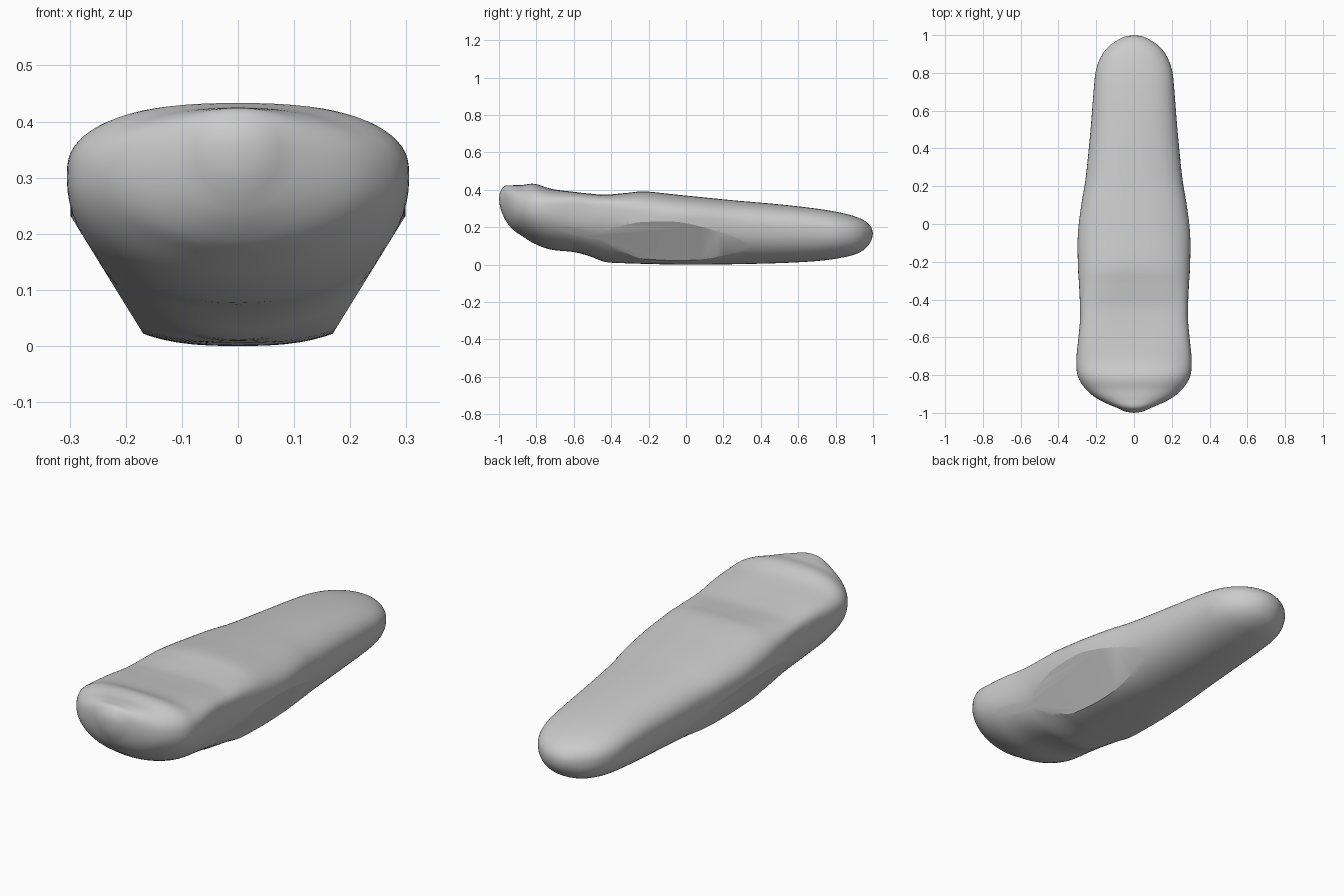
import bpy, bmesh, math
from mathutils import Vector

if "Cube" in bpy.data.objects:
    bpy.data.objects.remove(bpy.data.objects["Cube"])

# Body stations: y, half width, top z, bottom z, z of widest point, upper roundness, lower roundness
ROWS = [
    (-1.0, 0.0, .36, .36, .36, 2.2, 2.0),
    (-.975, .085, .42, .26, .345, 2.2, 2.0),
    (-.93, .185, .427, .195, .32, 2.3, 2.0),
    (-.88, .25, .428, .158, .31, 2.4, 2.0),
    (-.81, .296, .435, .115, .305, 2.6, 2.0),
    (-.72, .305, .408, .083, .30, 3.2, 2.1),
    (-.60, .294, .392, .070, .29, 4.2, 2.3),
    (-.51, .286, .382, .046, .28, 4.5, 2.2),
    (-.43, .286, .377, .017, .28, 4.2, 2.0),
    (-.32, .291, .386, .010, .27, 3.4, 2.2),
    (-.22, .297, .394, .007, .26, 2.8, 2.6),
    (-.05, .297, .377, .003, .25, 2.5, 2.7),
    (.10, .279, .362, .003, .24, 2.5, 2.6),
    (.25, .255, .347, .005, .22, 2.5, 2.3),
    (.50, .230, .325, .011, .20, 2.5, 2.2),
    (.70, .214, .302, .022, .19, 2.5, 2.2),
    (.82, .200, .282, .038, .18, 2.4, 2.2),
    (.91, .160, .258, .060, .175, 2.3, 2.2),
    (.97, .093, .226, .100, .17, 2.2, 2.1),
    (1.0, 0.0, .17, .17, .17, 2.2, 2.0),
]
STEPS, SIDES = 5, 72


def blend(a, b, c, d, t):
    """Catmull-Rom blend of four stations"""
    return [q + .5 * t * (r - p + t * (2*p - 5*q + 4*r - s + t * (3*(q - r) + s - p)))
            for p, q, r, s in zip(a, b, c, d)]


def section(y, w, top, bottom, mid, up, low):
    """Closed cross-section with separate upper and lower curvature"""
    pts = []
    for k in range(SIDES):
        a = 2 * math.pi * k / SIDES
        c, s = math.cos(a), math.sin(a)
        n, h = (up, top - mid) if s >= 0 else (low, mid - bottom)
        x = math.copysign(abs(c) ** (2 / n), c) * w
        z = mid + math.copysign(abs(s) ** (2 / n), s) * h
        pts.append((x, y, z))
    return pts


# Loft the body
stations = []
for i in range(len(ROWS) - 1):
    quad = [ROWS[max(0, min(len(ROWS) - 1, i + o))] for o in (-1, 0, 1, 2)]
    # square-root easing rounds off the two ends
    for j in range(STEPS):
        t = j / STEPS
        st = blend(*quad, t)
        if i in (0, len(ROWS) - 2):
            u = t if i == 0 else 1 - t
            a, b = (ROWS[0], ROWS[1]) if i == 0 else (ROWS[-1], ROWS[-2])
            st = [p + (q - p) * math.sqrt(u) for p, q in zip(a, b)]
            st[0] = a[0] + (b[0] - a[0]) * u
        stations.append(st)

bm = bmesh.new()
rings = [[bm.verts.new(p) for p in section(*st)] for st in stations[1:]]
front = bm.verts.new((0, ROWS[0][0], ROWS[0][2]))
back = bm.verts.new((0, ROWS[-1][0], ROWS[-1][2]))
for r, q in zip(rings, rings[1:]):
    for k in range(SIDES):
        m = (k + 1) % SIDES
        bm.faces.new((r[k], r[m], q[m], q[k]))
for k in range(SIDES):
    m = (k + 1) % SIDES
    bm.faces.new((front, rings[0][m], rings[0][k]))
    bm.faces.new((back, rings[-1][k], rings[-1][m]))

# Slanted flat cuts where the legs join, both sides
for side in (1, -1):
    bmesh.ops.bisect_plane(bm, geom=bm.verts[:] + bm.edges[:] + bm.faces[:], dist=1e-5,
                           plane_co=Vector((side * .163, 0, .015)),
                           plane_no=Vector((side * .235, 0, -.145)), clear_outer=True)
    bmesh.ops.holes_fill(bm, edges=[e for e in bm.edges if e.is_boundary], sides=0)

bmesh.ops.recalc_face_normals(bm, faces=bm.faces[:])
mesh = bpy.data.meshes.new("body")
bm.to_mesh(mesh)
bm.free()
body = bpy.data.objects.new("body", mesh)
bpy.context.collection.objects.link(body)
low = min(v.co.z for v in mesh.vertices)
for v in mesh.vertices:
    v.co.z -= low
bpy.context.view_layer.objects.active = body
body.select_set(True)
bpy.ops.object.shade_smooth_by_angle(angle=math.radians(25))
